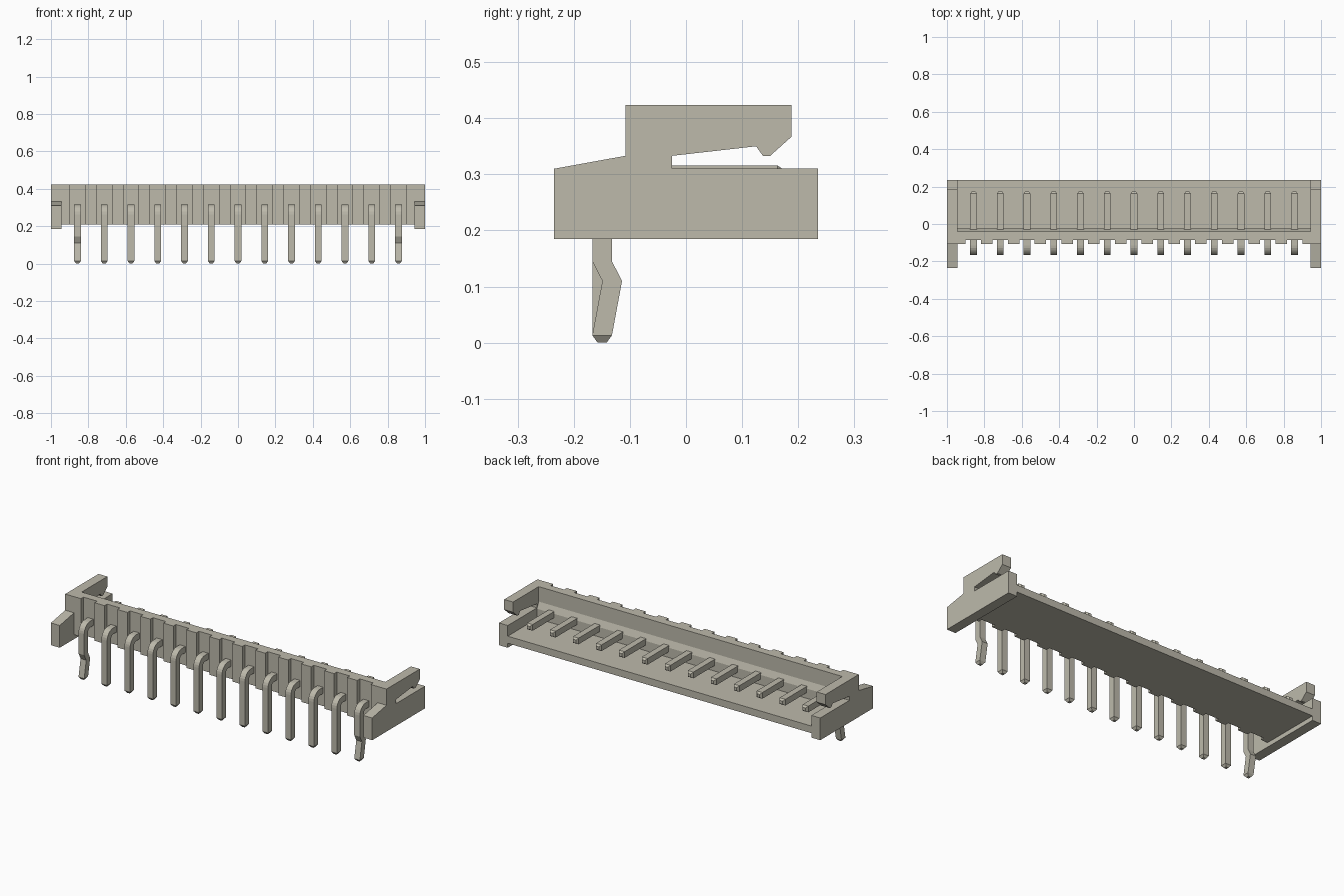
import bpy
import bmesh
import math
from mathutils import Vector

cube = bpy.data.objects.get("Cube")
if cube:
    bpy.data.objects.remove(cube, do_unlink=True)

PITCH = 0.143
PINS = 13
INNER = 0.945       # inner face of the end plates
PIN_R = 0.0175      # half width of a pin


def flat_material(name, colour):
    mat = bpy.data.materials.new(name)
    mat.use_nodes = True
    mat.diffuse_color = colour
    mat.node_tree.nodes["Principled BSDF"].inputs["Base Color"].default_value = colour
    return mat


BEIGE = flat_material("warm_grey", (0.51, 0.49, 0.41, 1))


def finish(name, bm):
    bmesh.ops.recalc_face_normals(bm, faces=bm.faces)
    mesh = bpy.data.meshes.new(name)
    bm.to_mesh(mesh)
    bm.free()
    mesh.materials.append(BEIGE)
    obj = bpy.data.objects.new(name, mesh)
    bpy.context.collection.objects.link(obj)
    return obj


def extrude_profile(name, profile, x0, x1):
    """Extrude a (y, z) outline along x."""
    bm = bmesh.new()
    face = bm.faces.new([bm.verts.new((x0, y, z)) for y, z in profile])
    moved = bmesh.ops.extrude_face_region(bm, geom=[face])["geom"]
    verts = [v for v in moved if isinstance(v, bmesh.types.BMVert)]
    bmesh.ops.translate(bm, verts=verts, vec=(x1 - x0, 0, 0))
    return finish(name, bm)


def sweep_pin(name, x, rings):
    """Sweep a square section; each ring is (y, z, section angle, half size)."""
    bm = bmesh.new()
    loops = []
    for y, z, angle, half in rings:
        side = Vector((0, math.cos(angle), math.sin(angle)))
        centre = Vector((x, y, z))
        loops.append([bm.verts.new(centre + Vector((sx * half, 0, 0)) + side * sy * half)
                      for sx, sy in ((-1, -1), (1, -1), (1, 1), (-1, 1))])
    for a, b in zip(loops, loops[1:]):
        for i in range(4):
            j = (i + 1) % 4
            bm.faces.new((a[i], a[j], b[j], b[i]))
    bm.faces.new(loops[0])
    bm.faces.new(loops[-1])
    return finish(name, bm)


# Housing: floor and wall with a sloped ledge inside
housing = [(-0.085, 0.21), (0.235, 0.21), (0.235, 0.25), (-0.025, 0.25),
           (-0.025, 0.305), (-0.04, 0.34), (-0.04, 0.424), (-0.085, 0.424)]
extrude_profile("housing", housing, -INNER, INNER)

# Ribs on the outside of the wall, between the pins
rib = [(-0.108, 0.21), (-0.085, 0.21), (-0.085, 0.424), (-0.108, 0.424)]
for i in range(PINS - 1):
    cx = (i - (PINS - 2) / 2) * PITCH
    extrude_profile("wall_rib", rib, cx - 0.031, cx + 0.031)
for s in (-1, 1):
    extrude_profile("end_rib", rib, s * 0.902, s * INNER)

# End plates with a hooked latch arm
plate = [(-0.235, 0.185), (0.235, 0.185), (0.235, 0.31), (-0.025, 0.31),
         (-0.025, 0.333), (0.125, 0.35), (0.137, 0.333), (0.15, 0.333),
         (0.188, 0.367), (0.188, 0.424), (-0.108, 0.424), (-0.108, 0.333),
         (-0.235, 0.31)]
for s, label in ((-1, "right"), (1, "left")):
    extrude_profile(label + "_end_plate", plate, s * INNER, s)

# Bent contact pins, the outer two with a kinked leg
LEG_Y, ARM_Z, BEND = -0.1495, 0.2985, 0.035
for i in range(PINS):
    kinked = i in (0, PINS - 1)
    rings = [(LEG_Y, 0.0, 0, 0.008), (LEG_Y, 0.013, 0, PIN_R)]
    if kinked:
        rings += [(LEG_Y + 0.018, 0.11, 0, PIN_R), (LEG_Y, 0.145, 0, PIN_R)]
    for k in range(7):
        a = math.pi / 2 * k / 6
        rings.append((LEG_Y + BEND * (1 - math.cos(a)),
                      ARM_Z - BEND * (1 - math.sin(a)), -a, PIN_R))
    rings += [(0.163, ARM_Z, -math.pi / 2, PIN_R),
              (0.175, ARM_Z, -math.pi / 2, 0.009)]
    sweep_pin("kinked_pin" if kinked else "pin", (i - (PINS - 1) / 2) * PITCH, rings)
